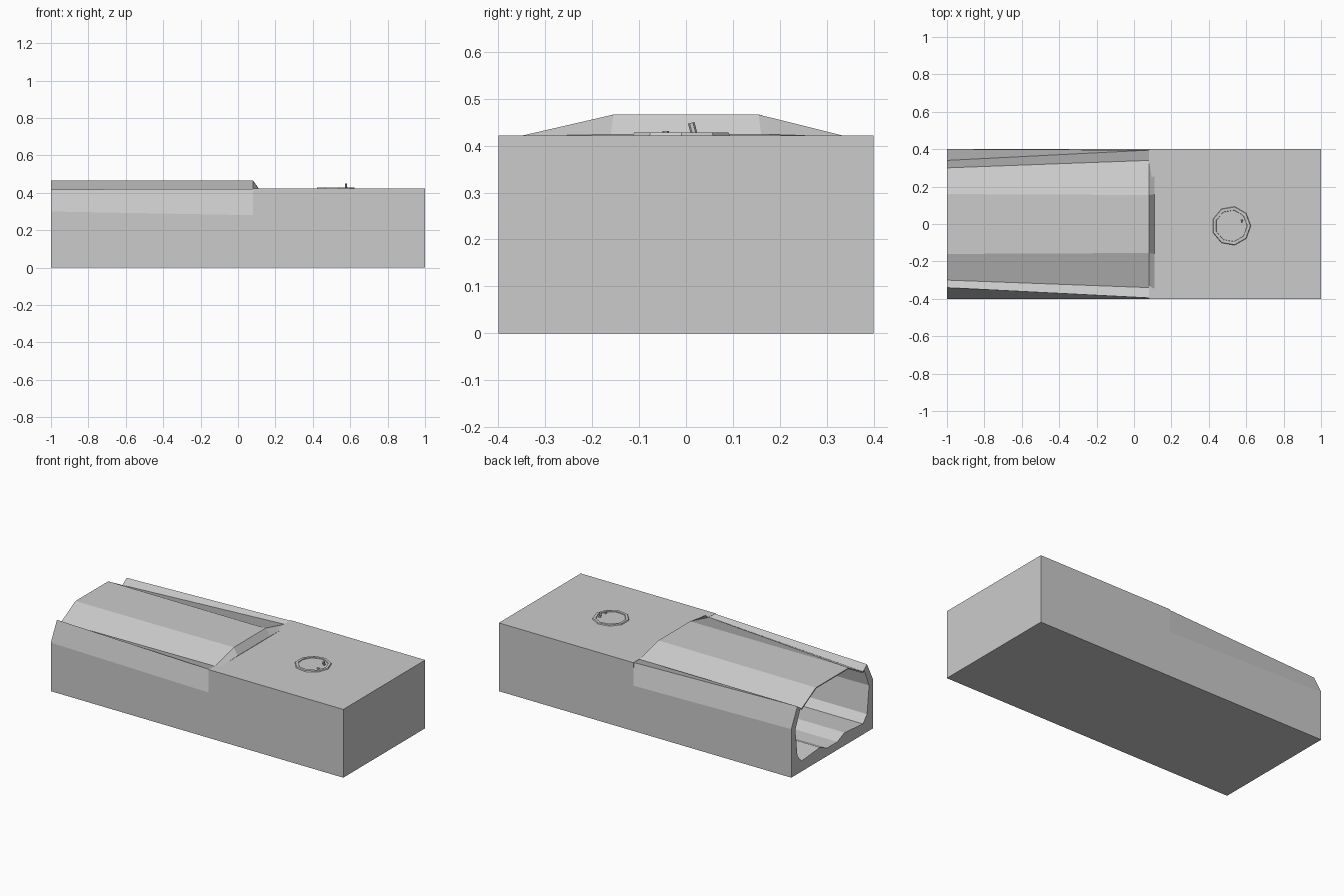
import bpy, bmesh, math
from mathutils import Matrix

if "Cube" in bpy.data.objects:
    bpy.data.objects.remove(bpy.data.objects["Cube"])


def finish(bm, name):
    bmesh.ops.recalc_face_normals(bm, faces=bm.faces)
    mesh = bpy.data.meshes.new(name)
    bm.to_mesh(mesh)
    bm.free()
    ob = bpy.data.objects.new(name, mesh)
    bpy.context.collection.objects.link(ob)
    return ob


def mirrored(half):
    return half + [(-y, z) for y, z in reversed(half)]


def ring(bm, x, profile):
    return [bm.verts.new((x, y, z)) for y, z in profile]


def bridge(bm, a, b):
    n = len(a)
    for i in range(n):
        j = (i + 1) % n
        bm.faces.new((a[i], a[j], b[j], b[i]))


# Open-ended hollow half: outer shell and matching stepped interior
outer_open = [(.05, 0), (.12, 0), (.30, 0), (.40, 0), (.40, .30),
              (.34, .418), (.30, .388), (.16, .465)]
inner_open = [(.05, .05), (.12, .08), (.30, .065), (.34, .11), (.36, .28),
              (.312, .392), (.297, .38), (.157, .459)]
outer_deep = outer_open[:4] + [(.40, .28), (.395, .421), (.34, .42), (.155, .466)]
inner_deep = inner_open[:4] + [(.365, .27), (.355, .40), (.335, .412), (.152, .46)]
bm = bmesh.new()
oa, ia = ring(bm, -1, mirrored(outer_open)), ring(bm, -1, mirrored(inner_open))
ob_, ib = ring(bm, .08, mirrored(outer_deep)), ring(bm, .08, mirrored(inner_deep))
bridge(bm, oa, ob_)
bridge(bm, ia, ib)
bridge(bm, oa, ia)
bridge(bm, ob_, ib)
finish(bm, "open_tunnel_shell")

# Solid half
bm = bmesh.new()
bmesh.ops.create_cube(bm, size=1, matrix=Matrix.Translation((.54, 0, .211))
                      @ Matrix.Diagonal((.92, .8, .422, 1)))
finish(bm, "solid_block")

# Sloped end of the raised roof
bm = bmesh.new()
top = ring(bm, .08, mirrored([(.34, .42), (.155, .466)]))
low = ring(bm, .11, mirrored([(.355, .42), (.16, .424)]))
bridge(bm, top, low)
bm.faces.new(low)
finish(bm, "roof_end_slope")


def cylinder(name, loc, radius, height, sides, tilt=0):
    bm = bmesh.new()
    bmesh.ops.create_cone(bm, cap_ends=True, segments=sides, radius1=radius,
                          radius2=radius, depth=height,
                          matrix=Matrix.Translation(loc) @ Matrix.Rotation(tilt, 4, 'X'))
    return finish(bm, name)


# Round hatch: raised rim, recessed lid and two little grips
bm = bmesh.new()
rims = []
for radius, z in ((.106, .42), (.102, .428), (.086, .428), (.084, .42)):
    rims.append([bm.verts.new((.52 + radius * math.cos(i * math.tau / 9),
                               -.01 + radius * math.sin(i * math.tau / 9), z))
                 for i in range(9)])
for a, b in zip(rims, rims[1:] + rims[:1]):
    bridge(bm, a, b)
finish(bm, "hatch_rim")
cylinder("hatch_lid", (.52, -.01, .421), .084, .006, 9)
cylinder("hatch_lever", (.577, .015, .434), .007, .03, 6, math.radians(15))
cylinder("hatch_knob", (.58, -.043, .426), .007, .01, 6)
